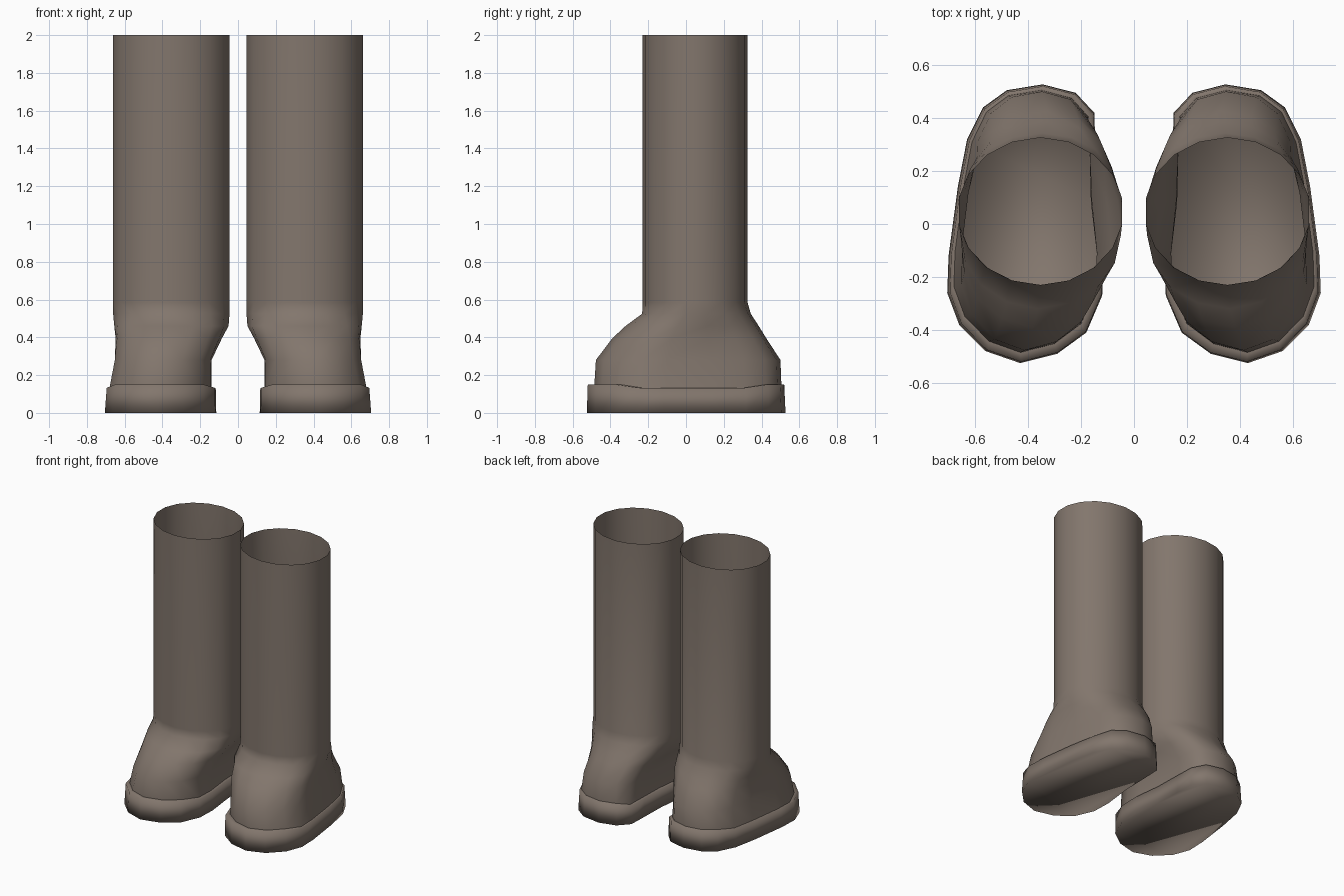
import bpy, bmesh, math

if "Cube" in bpy.data.objects:
    bpy.data.objects.remove(bpy.data.objects["Cube"])

brown = bpy.data.materials.new("brown_rubber")
brown.diffuse_color = (0.225, 0.182, 0.152, 1)
brown.use_nodes = True
brown.node_tree.nodes["Principled BSDF"].inputs["Base Color"].default_value = brown.diffuse_color

# Sole outline of one boot, from toe tip round the outside to heel and back
SOLE = [(.43, -.525), (.56, -.48), (.66, -.38), (.705, -.26), (.70, -.12), (.665, .14),
        (.63, .32), (.57, .44), (.48, .505), (.345, .527), (.22, .495), (.15, .42),
        (.145, .28), (.14, .08), (.115, -.13), (.12, -.27), (.18, -.41), (.29, -.49)]
N = len(SOLE)
# Shaft cross-section, same number of sides
SHAFT = [(.353 + .31 * math.sin(2 * math.pi * i / N),
          .05 - .278 * math.cos(2 * math.pi * i / N)) for i in range(N)]

# Upper sections: x min, x max, y min, y max, height, blend from sole to shaft
UPPER = [(.140, .680, -.485, .505, .140, 0.0),
         (.140, .652, -.477, .500, .280, 0.1),
         (.085, .648, -.390, .425, .395, 0.3),
         (.050, .655, -.320, .385, .460, 0.55),
         (.045, .661, -.232, .343, .525, 0.85),
         (.045, .661, -.230, .326, .585, 1.0),
         (.045, .661, -.230, .326, 2.00, 1.0)]


def section(x0, x1, y0, y1, w):
    """Blend the sole and shaft outlines and fit them to the given box."""
    pts = [(a[0] + (b[0] - a[0]) * w, a[1] + (b[1] - a[1]) * w) for a, b in zip(SOLE, SHAFT)]
    xs, ys = [p[0] for p in pts], [p[1] for p in pts]
    fx = (x1 - x0) / (max(xs) - min(xs))
    fy = (y1 - y0) / (max(ys) - min(ys))
    return [(x0 + (x - min(xs)) * fx, y0 + (y - min(ys)) * fy) for x, y in pts]


def welt(y):
    """Height of the sole's upper edge, raised at toe and heel."""
    return .150 if y < -.30 or y > .42 else .133


def boot(name, side):
    rings = [[(x, y, 0) for x, y in SOLE],
             [(x, y, welt(y)) for x, y in section(.118, .695, -.520, .520, 0)]]
    for x0, x1, y0, y1, z, w in UPPER:
        rings.append([(x, y, welt(y) if z == .140 else z)
                      for x, y in section(x0, x1, y0, y1, w)])
    bm = bmesh.new()
    vs = [[bm.verts.new((side * x, y, z)) for x, y, z in ring] for ring in rings]
    for a, b in zip(vs, vs[1:]):
        for i in range(N):
            j = (i + 1) % N
            bm.faces.new((a[i], a[j], b[j], b[i]))
    bm.faces.new(vs[0][::-1])              # underside
    if side < 0:
        bmesh.ops.reverse_faces(bm, faces=bm.faces[:])
    for f in bm.faces:
        f.smooth = True
    # crisp line where the upper meets the sole
    welt_verts = set(vs[2])
    for e in bm.edges:
        if set(e.verts) <= welt_verts:
            e.smooth = False
    mesh = bpy.data.meshes.new(name)
    bm.to_mesh(mesh)
    bm.free()
    mesh.materials.append(brown)
    ob = bpy.data.objects.new(name, mesh)
    bpy.context.collection.objects.link(ob)


boot("right_boot", 1)
boot("left_boot", -1)
